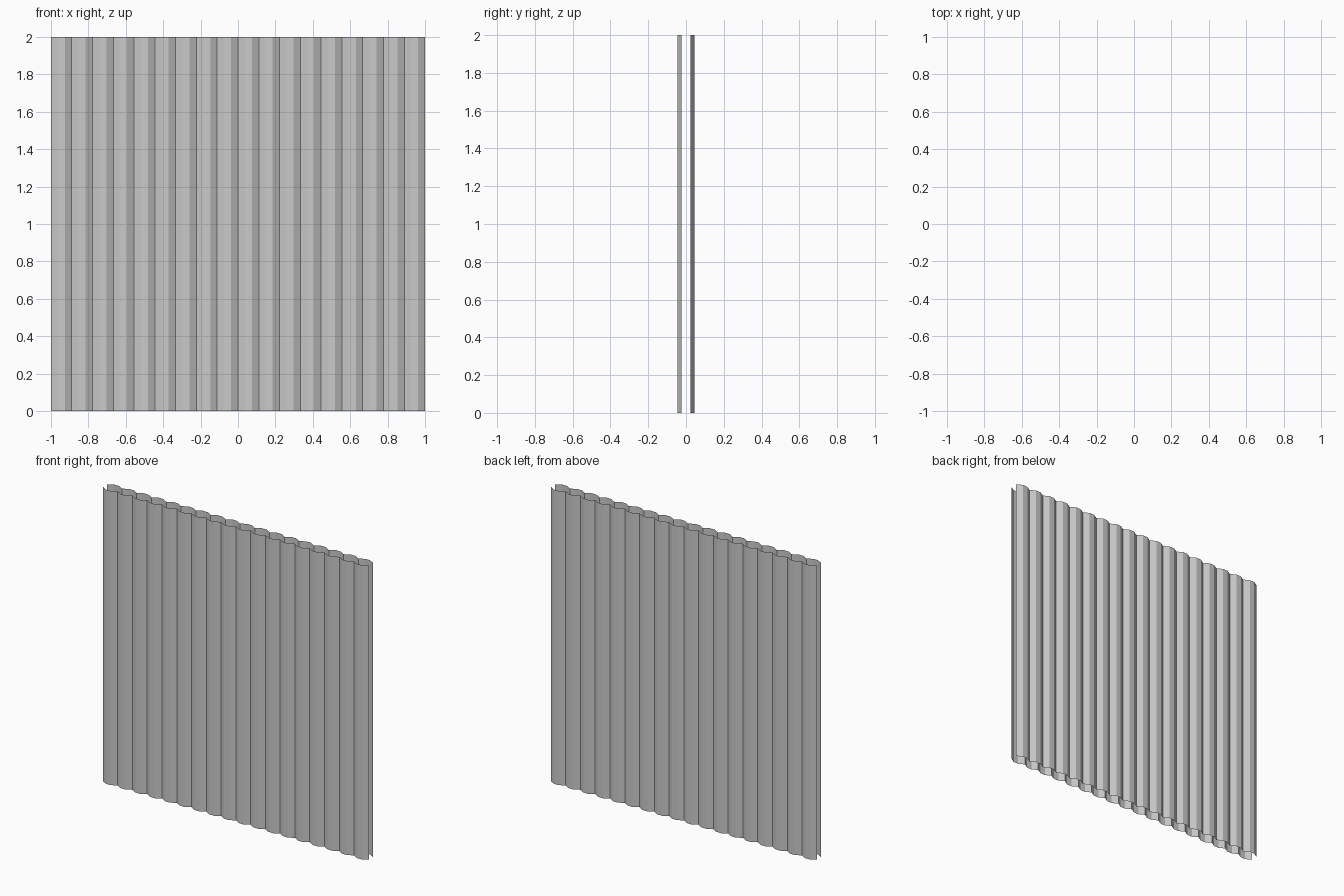
import bpy

if "Cube" in bpy.data.objects:
    bpy.data.objects.remove(bpy.data.objects["Cube"])

SLATS = 18
W = 2.0 / SLATS
INNER, OUTER, HEIGHT = 0.023, 0.045, 2.0

# open profile of one ribbed sheet: each rib has three flat facets
def rib_profile():
    pts = []
    for i in range(SLATS):
        x = -1 + i * W
        pts += [(x, INNER), (x + W / 3, OUTER), (x + 2 * W / 3, OUTER)]
    return pts + [(1.0, INNER)]

def ribbed_sheet(name, side):
    pts = [(x * -side, y * side) for x, y in rib_profile()]
    n = len(pts)
    verts = [(x, y, z) for z in (0, HEIGHT) for x, y in pts]
    faces = [(i, i + 1, n + i + 1, n + i) for i in range(n - 1)]
    mesh = bpy.data.meshes.new(name)
    mesh.from_pydata(verts, [], faces)
    obj = bpy.data.objects.new(name, mesh)
    bpy.context.collection.objects.link(obj)
    return obj

# front and back skins, facing outwards
ribbed_sheet("front_ribbed_sheet", -1)
ribbed_sheet("back_ribbed_sheet", 1)
